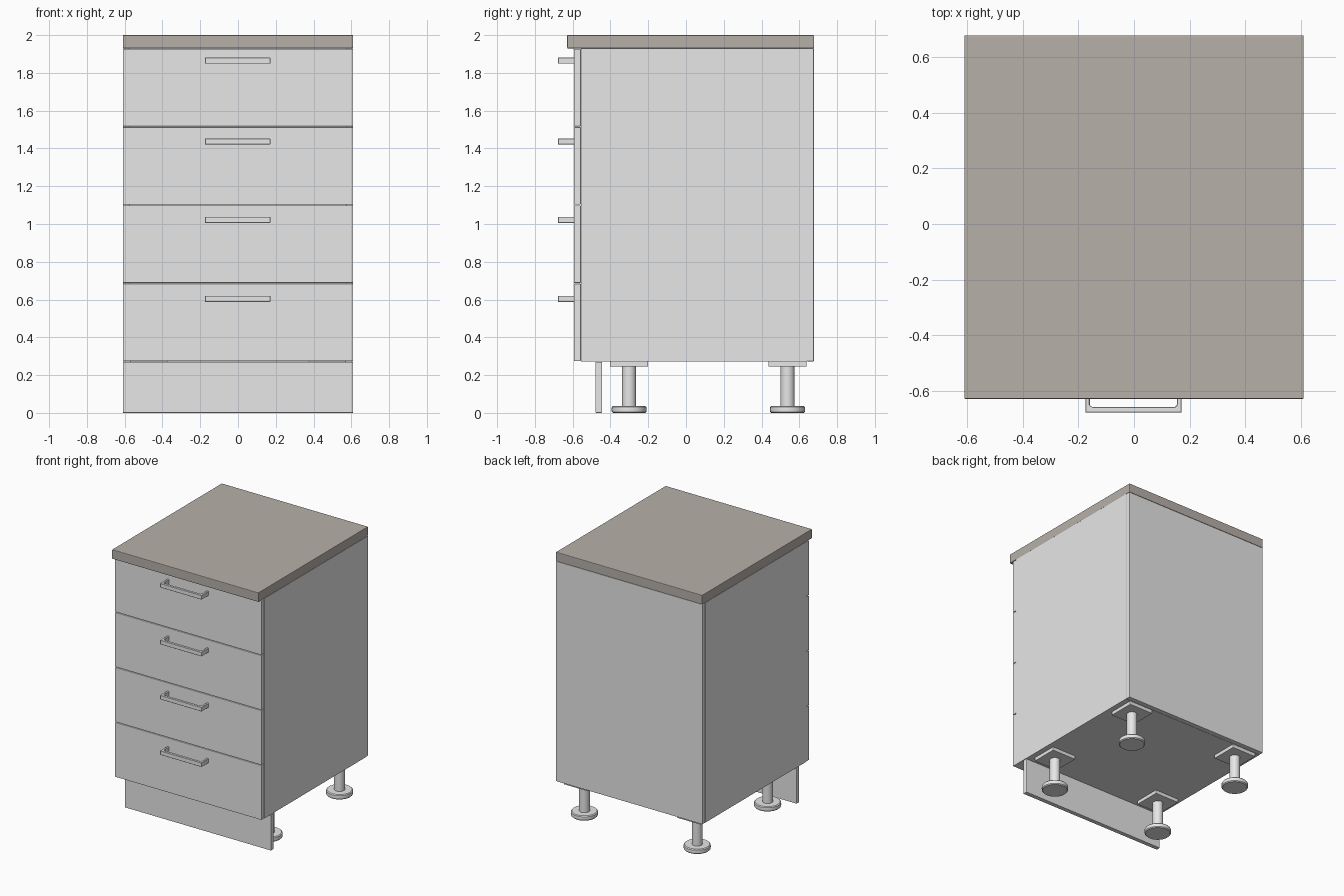
import bpy, bmesh
from math import pi

if "Cube" in bpy.data.objects:
    bpy.data.objects.remove(bpy.data.objects["Cube"])


def material(name, rgb):
    m = bpy.data.materials.new(name)
    m.diffuse_color = (*rgb, 1)
    m.use_nodes = True
    m.node_tree.nodes["Principled BSDF"].inputs["Base Color"].default_value = m.diffuse_color
    return m


GREY = material("light grey", (0.8, 0.8, 0.8))
TOP = material("warm stone", (0.475, 0.435, 0.398))


def finish(name, bm, mat, bevel=0.0, segments=2):
    bmesh.ops.recalc_face_normals(bm, faces=bm.faces)
    me = bpy.data.meshes.new(name)
    bm.to_mesh(me)
    bm.free()
    me.materials.append(mat)
    ob = bpy.data.objects.new(name, me)
    bpy.context.collection.objects.link(ob)
    if bevel:
        mod = ob.modifiers.new("edge_round", 'BEVEL')
        mod.width = bevel
        mod.segments = segments
        mod.limit_method = 'ANGLE'
    return ob


def box(name, x, y, z, mat=GREY, bevel=0.0):
    """Box from (min, max) ranges on each axis."""
    bm = bmesh.new()
    bmesh.ops.create_cube(bm, size=1)
    for v in bm.verts:
        for i, (lo, hi) in enumerate((x, y, z)):
            v.co[i] = lo + (v.co[i] + 0.5) * (hi - lo)
    return finish(name, bm, mat, bevel)


def lathe(name, x, y, profile, mat=GREY, sides=32):
    """Turn an (r, z) profile around a vertical axis."""
    bm = bmesh.new()
    vs = [bm.verts.new((r, 0, z)) for r, z in profile]
    es = [bm.edges.new(p) for p in zip(vs, vs[1:])]
    bmesh.ops.spin(bm, geom=vs + es, axis=(0, 0, 1), cent=(0, 0, 0),
                   angle=2 * pi, steps=sides)
    bmesh.ops.remove_doubles(bm, verts=bm.verts, dist=1e-5)
    ob = finish(name, bm, mat)
    ob.location = (x, y, 0)
    bpy.ops.object.select_all(action='DESELECT')
    ob.select_set(True)
    bpy.context.view_layer.objects.active = ob
    bpy.ops.object.shade_smooth_by_angle(angle=0.7)
    return ob


def handle(name, z):
    """U-shaped pull: plan outline extruded upward."""
    l, r, back, front = -0.175, 0.171, -0.59, -0.678
    t, d, c = 0.016, 0.02, 0.008
    outline = [(l, back), (l, front), (r, front), (r, back),
               (r - t, back), (r - t, front + d + c), (r - t - c, front + d),
               (l + t + c, front + d), (l + t, front + d + c), (l + t, back)]
    bm = bmesh.new()
    face = bm.faces.new([bm.verts.new((x, y, z - 0.016)) for x, y in outline])
    ext = bmesh.ops.extrude_face_region(bm, geom=[face])
    bmesh.ops.translate(bm, vec=(0, 0, 0.032),
                        verts=[g for g in ext["geom"] if isinstance(g, bmesh.types.BMVert)])
    return finish(name, bm, GREY, 0.002, 1)


W, T, BASE, DECK = 0.61, 0.036, 0.273, 1.93
FRONT, BACK = -0.557, 0.64

# Countertop
box("countertop", (-W, W), (-0.629, 0.678), (DECK, 2.0), TOP, 0.004)

# Carcass panels
for s, side in ((-1, "left"), (1, "right")):
    box(f"{side}_side_panel", sorted((s * W, s * (W - T))), (FRONT, BACK), (BASE, DECK))
box("bottom_panel", (-W + T, W - T), (FRONT, BACK), (BASE, BASE + T))
box("back_panel", (-W, W), (BACK, 0.677), (BASE, DECK), GREY, 0.003)

# Drawer fronts and their handles
step = (DECK - BASE) / 4
for i, hz in enumerate((0.604, 1.022, 1.437, 1.865)):
    z0 = BASE + i * step
    box(f"drawer_front_{i + 1}", (-W, W), (-0.593, FRONT),
        (z0 + 0.001, z0 + step - 0.003), GREY, 0.003)
    handle(f"drawer_handle_{i + 1}", hz)

# Plinth board
box("plinth", (-W, W), (-0.479, -0.445), (0, 0.27), GREY, 0.003)

# Adjustable legs: square plate, round stem, rounded foot
for y, row in ((-0.301, "front"), (0.538, "back")):
    for x, side in ((-0.47, "left"), (0.47, "right")):
        box(f"{row}_{side}_leg_plate", (x - 0.101, x + 0.101), (y - 0.101, y + 0.101),
            (0.245, BASE), GREY, 0.003)
        lathe(f"{row}_{side}_leg", x, y,
              [(0, 0), (0.086, 0), (0.092, 0.006), (0.093, 0.018), (0.092, 0.031),
               (0.086, 0.037), (0.037, 0.037), (0.037, 0.247), (0, 0.247)])
